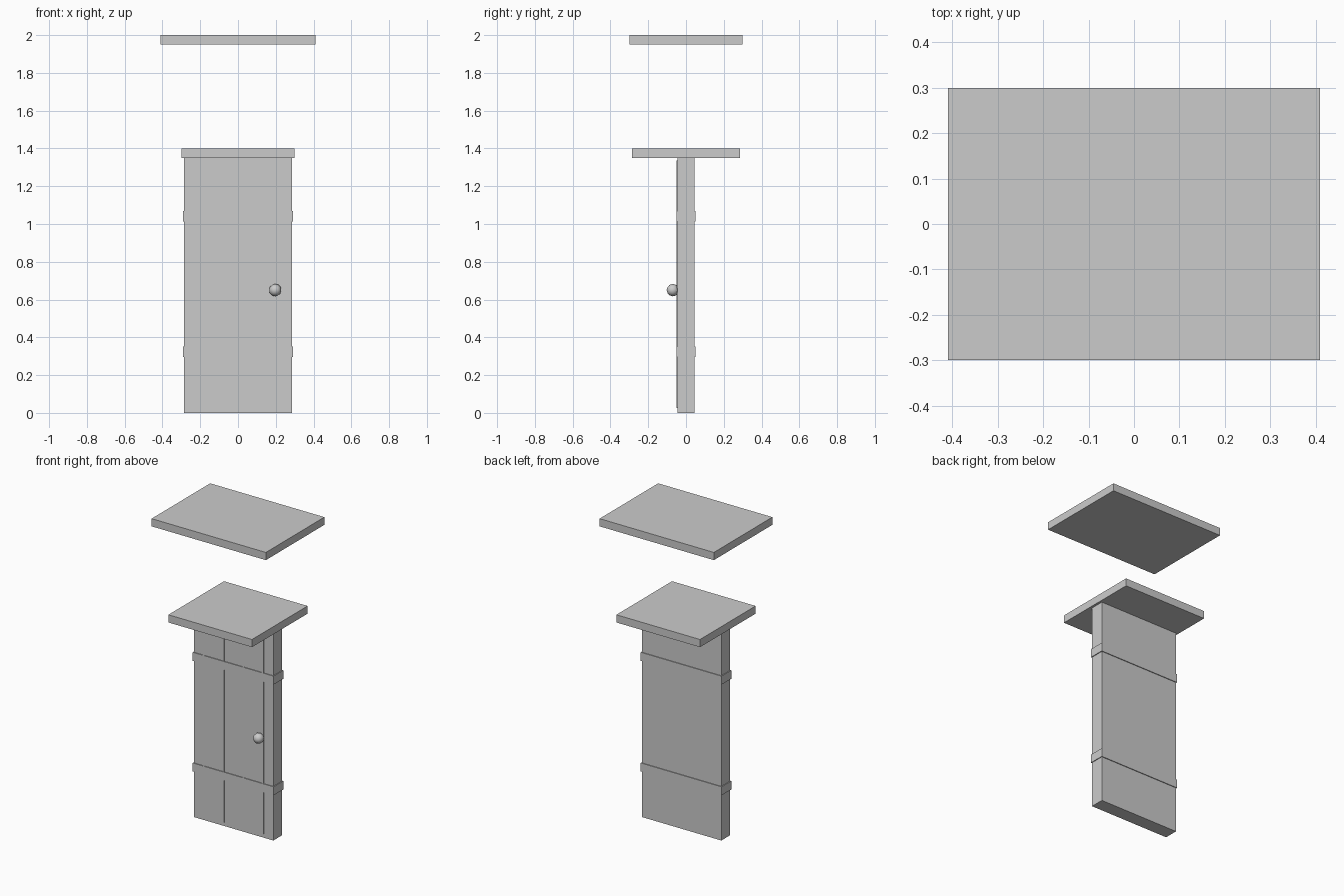
import bpy

if "Cube" in bpy.data.objects:
    bpy.data.objects.remove(bpy.data.objects["Cube"])


def box(name, x, y, z):
    """Box from (min, max) ranges along each axis."""
    bpy.ops.mesh.primitive_cube_add(size=1, location=[(a + b) / 2 for a, b in (x, y, z)])
    ob = bpy.context.object
    ob.name = name
    ob.scale = [b - a for a, b in (x, y, z)]
    bpy.ops.object.transform_apply(location=False, rotation=False, scale=True)
    return ob


# Floating roof slab and the lintel slab on top of the door
box("roof_slab", (-0.41, 0.41), (-0.30, 0.30), (1.95, 2.0))
box("lintel_slab", (-0.30, 0.30), (-0.285, 0.285), (1.35, 1.40))

# Door panel
box("door_panel", (-0.285, 0.285), (-0.045, 0.045), (0, 1.35))

# Thin strips marking the plank joints on the front
for i in range(4):
    x = -0.2125 + i * 0.1417
    box(f"plank_strip_{i + 1}", (x - 0.005, x + 0.005), (-0.049, -0.04), (0.025, 1.335))

# Metal bands wrapping the door
for name, z in (("lower_band", 0.324), ("upper_band", 1.042)):
    box(name, (-0.29, 0.29), (-0.05, 0.05), (z - 0.0275, z + 0.0275))

# Low-poly door knob
bpy.ops.mesh.primitive_ico_sphere_add(subdivisions=2, radius=0.033, location=(0.197, -0.07, 0.65))
knob = bpy.context.object
knob.name = "door_knob"
bpy.ops.object.shade_smooth()
